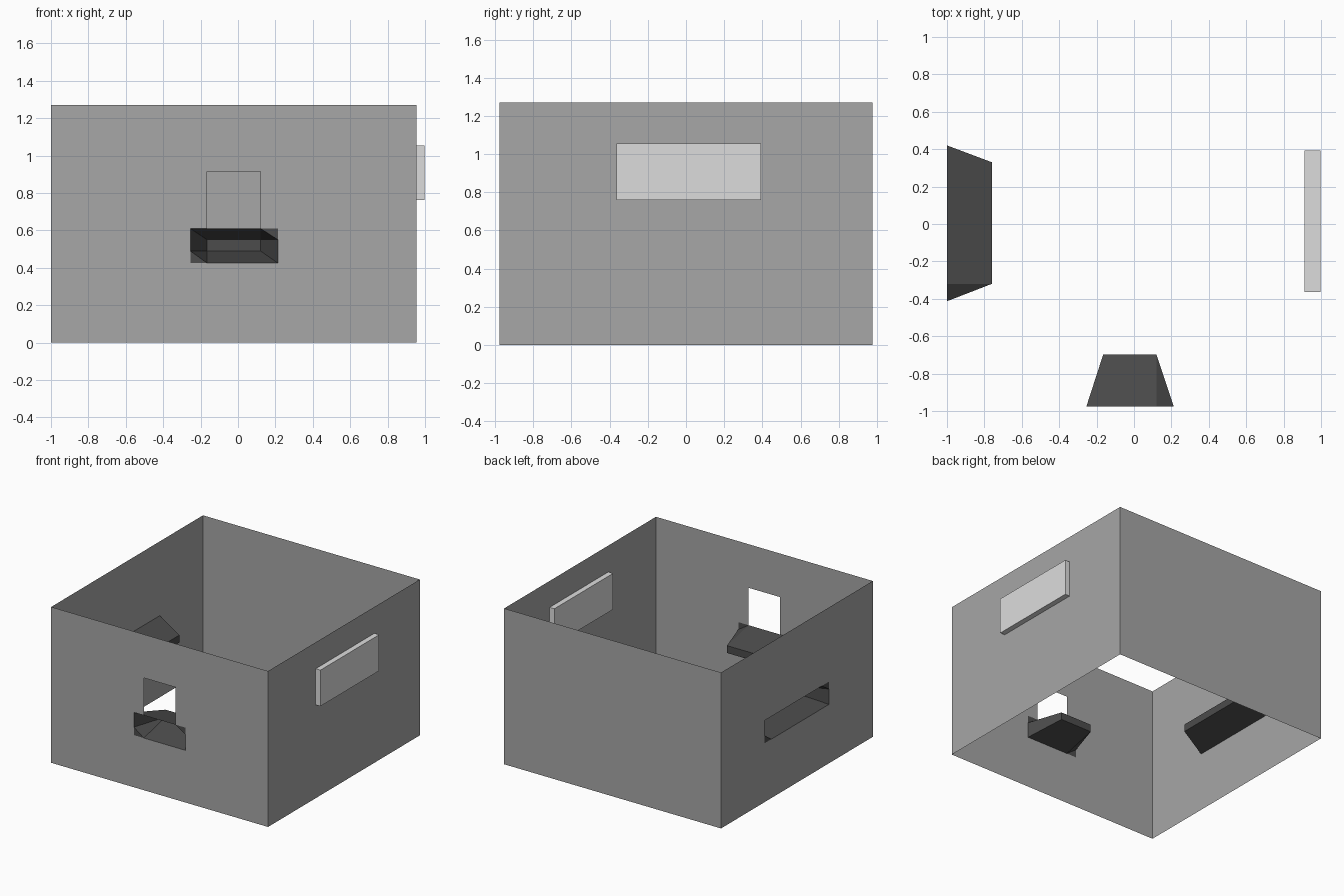
import bpy

cube = bpy.data.objects.get("Cube")
if cube:
    bpy.data.objects.remove(cube, do_unlink=True)

LEFT, RIGHT, DEPTH, HEIGHT = -1.0, 0.955, 0.977, 1.27


def make_material(name, value):
    mat = bpy.data.materials.new(name)
    mat.use_nodes = True
    color = (value, value, value, 1)
    mat.diffuse_color = color
    mat.node_tree.nodes["Principled BSDF"].inputs["Base Color"].default_value = color
    return mat


wall_grey = make_material("wall grey", 0.385)
dark_grey = make_material("dark grey", 0.072)
light_grey = make_material("light grey", 0.72)


def make_object(name, verts, faces, mat):
    mesh = bpy.data.meshes.new(name)
    mesh.from_pydata(verts, [], faces)
    mesh.materials.append(mat)
    mesh.update()
    obj = bpy.data.objects.new(name, mesh)
    bpy.context.collection.objects.link(obj)
    return obj


# Each side maps (distance along the wall, height, depth into the room) to space
def front(u, v, d=0):
    return (u, -DEPTH + d, v)


def back(u, v, d=0):
    return (-u, DEPTH - d, v)


def left_end(u, v, d=0):
    return (LEFT + d, -u, v)


def right_end(u, v, d=0):
    return (RIGHT - d, u, v)


def make_wall(name, side, us, vs, holes=()):
    """Single sheet wall on a grid, leaving out the cells listed as holes."""
    verts = [side(u, v) for v in vs for u in us]
    n = len(us)
    faces = [(j * n + i, j * n + i + 1, (j + 1) * n + i + 1, (j + 1) * n + i)
             for j in range(len(vs) - 1) for i in range(n - 1)
             if (i, j) not in holes]
    return make_object(name, verts, faces, wall_grey)


def make_embrasure(name, side, us, vs, depth):
    """Opening that narrows inwards: a grid whose middle cell is pushed in."""
    verts = [side(u, v, depth if i in (1, 2) and j in (1, 2) else 0)
             for j, v in enumerate(vs) for i, u in enumerate(us)]
    faces = []
    for j in range(3):
        for i in range(3):
            a = j * 4 + i
            b, c, d = a + 1, a + 5, a + 4
            if i != 1 and j != 1:
                faces += [(a, b, d), (b, c, d)]
            else:
                faces.append((a, b, c, d))
    return make_object(name, verts, faces, dark_grey)


# Embrasure outlines
front_us, front_vs = (-0.255, -0.165, 0.12, 0.213), (0.425, 0.49, 0.55, 0.61)
slot_us, slot_vs = (-0.42, -0.33, 0.32, 0.413), (0.48, 0.545, 0.605, 0.665)

# Walls: the front has a window above its embrasure, the left end has a slot
make_wall("front_wall", front, (LEFT, *front_us, RIGHT),
          (0, front_vs[0], front_vs[-1], 0.915, HEIGHT),
          {(1, 1), (2, 1), (3, 1), (2, 2)})
make_wall("slot_wall", left_end, (-DEPTH, slot_us[0], slot_us[-1], DEPTH),
          (0, slot_vs[0], slot_vs[-1], HEIGHT), {(1, 1)})
make_wall("back_wall", back, (-RIGHT, -LEFT), (0, HEIGHT))
make_wall("panel_wall", right_end, (-DEPTH, DEPTH), (0, HEIGHT))

# Recessed embrasures
make_embrasure("front_embrasure", front, front_us, front_vs, 0.278)
make_embrasure("slot_embrasure", left_end, slot_us, slot_vs, 0.24)

# Panel set through the end wall
bpy.ops.mesh.primitive_cube_add(size=1, location=(0.955, 0.014, 0.908))
panel = bpy.context.object
panel.name = "wall_panel"
panel.scale = (0.086, 0.756, 0.294)
panel.data.materials.append(light_grey)
